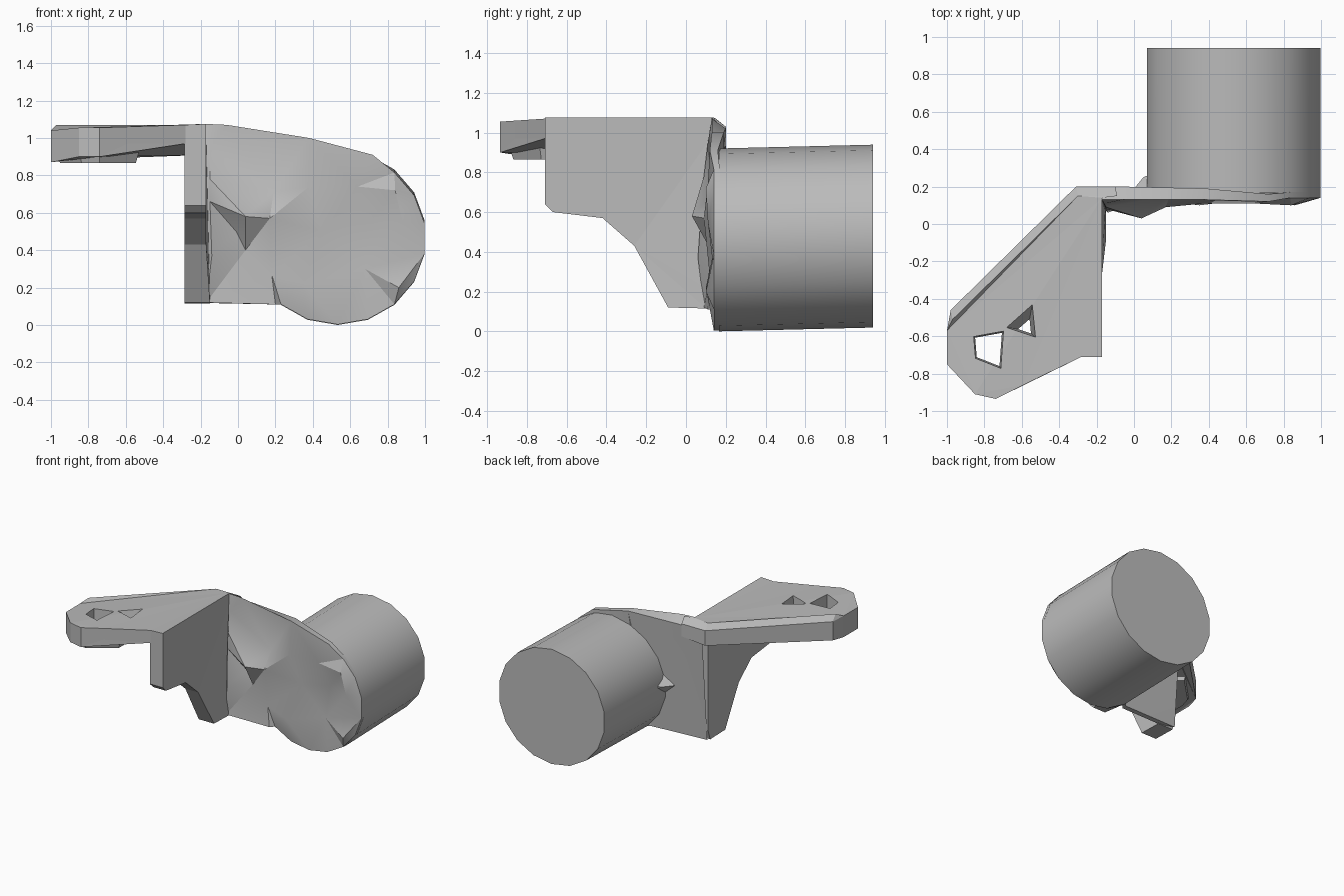
import bpy, bmesh
from math import sin, cos, pi, radians
from mathutils import Vector
from mathutils.geometry import delaunay_2d_cdt

cube = bpy.data.objects.get("Cube")
if cube:
    bpy.data.objects.remove(cube, do_unlink=True)

grey = bpy.data.materials.new("plain grey")
grey.use_nodes = True
GREY = (0.5, 0.5, 0.5, 1)
grey.diffuse_color = GREY
grey.node_tree.nodes["Principled BSDF"].inputs["Base Color"].default_value = GREY


def finish(name, bm, smooth_angle=None):
    """Turn a bmesh into a shaded object."""
    bmesh.ops.remove_doubles(bm, verts=bm.verts, dist=0.0005)
    bmesh.ops.recalc_face_normals(bm, faces=bm.faces)
    mesh = bpy.data.meshes.new(name)
    bm.to_mesh(mesh)
    bm.free()
    mesh.materials.append(grey)
    obj = bpy.data.objects.new(name, mesh)
    bpy.context.collection.objects.link(obj)
    if smooth_angle:
        bpy.ops.object.select_all(action="DESELECT")
        obj.select_set(True)
        bpy.context.view_layer.objects.active = obj
        bpy.ops.object.shade_smooth_by_angle(angle=radians(smooth_angle))
    return obj


def loft(name, rings, smooth_angle=None):
    """Closed solid through rings that have equal point counts."""
    bm = bmesh.new()
    loops = [[bm.verts.new(p) for p in ring] for ring in rings]
    count = len(loops[0])
    for low, high in zip(loops, loops[1:]):
        for i in range(count):
            j = (i + 1) % count
            if (low[i].co - high[i].co).length + (low[j].co - high[j].co).length > 0.001:
                bm.faces.new((low[i], low[j], high[j], high[i]))
    caps = [bm.faces.new(loops[0]), bm.faces.new(loops[-1])]
    bm.normal_update()
    bmesh.ops.triangulate(bm, faces=caps, ngon_method="EAR_CLIP")
    return finish(name, bm, smooth_angle)


def cut(target, cutter):
    """Subtract a cutter and discard it."""
    cutter.hide_render = True
    mod = target.modifiers.new("hole", "BOOLEAN")
    mod.operation = "DIFFERENCE"
    mod.solver = "EXACT"
    mod.object = cutter
    bpy.context.view_layer.objects.active = target
    bpy.ops.object.modifier_apply(modifier=mod.name)
    bpy.data.objects.remove(cutter, do_unlink=True)


# Barrel, very slightly raised towards its closed rear cap
SIDES = 18


def circle_point(step, y, z):
    angle = 2 * pi * (step + 0.5) / SIDES
    return Vector((0.533 + 0.472 * cos(angle), y, z + 0.46 * sin(angle)))


loft("barrel", [[circle_point(i, y, z) for i in range(SIDES)]
                for y, z in ((0.165, 0.46), (0.94, 0.479))], 30)

# Mounting plate: outline as (x, z, front y, back y), round end follows the barrel
outline = [(-0.17, 0.12, 0.09, 0.13), (0.2, 0.11, 0.11, 0.15)]
for step in range(-7, 3):
    p = circle_point(step, 0, 0.463)
    outline.append((p.x, p.z, 0.14, 0.17))
outline += [(0.72, 0.91, 0.12, 0.16), (0.38, 1.0, 0.13, 0.19),
            (-0.06, 1.07, 0.13, 0.2), (-0.17, 1.075, 0.13, 0.2)]
# Dents and bumps on the front face as (x, z, y)
bumps = [(-0.15, 0.95, 0.11), (-0.15, 0.78, 0.09), (-0.15, 0.66, 0.08),
         (0.19, 0.71, 0.15), (0.04, 0.58, 0.03), (0.17, 0.57, 0.09),
         (0.04, 0.4, 0.13), (-0.01, 0.5, 0.13), (-0.14, 0.37, 0.06),
         (0.18, 0.27, 0.12), (0.35, 0.22, 0.1), (0.38, 0.74, 0.11),
         (0.64, 0.74, 0.11), (0.72, 0.57, 0.14), (0.84, 0.72, 0.1),
         (0.86, 0.2, 0.1), (0.88, 0.55, 0.11), (0.68, 0.3, 0.14), (0.45, 0.5, 0.16)]
flat = [Vector((p[0], p[1])) for p in outline + bumps]
depth = [p[2] for p in outline + bumps]
n = len(outline)
pts, _, tris, source, _, _ = delaunay_2d_cdt(flat, [], [list(range(n))], 1, 0.0001)
bm = bmesh.new()
front = {}
for i, p in enumerate(pts):
    front[source[i][0]] = bm.verts.new((p.x, depth[source[i][0]], p.y))
for tri in tris:
    bm.faces.new([front[source[i][0]] for i in tri])
# The rear left edge runs on behind the web, its top dropping under the arm's bevel
back = [bm.verts.new((x - 0.11 if x < -0.1 else x, y, min(z, 1.02) if x < 0 else z))
        for x, z, _, y in outline]
for i in range(n):
    j = (i + 1) % n
    bm.faces.new((front[i], front[j], back[j], back[i]))
rear = bm.faces.new(back)
bm.normal_update()
bmesh.ops.triangulate(bm, faces=[rear])
finish("mounting_plate", bm, 25)

# Web joining plate and arm, side profile as (y, z)
profile = [(-0.71, 0.98), (-0.71, 0.64), (-0.67, 0.6), (-0.42, 0.57),
           (-0.26, 0.43), (-0.09, 0.12), (0.1, 0.115), (0.13, 0.2), (0.13, 0.98)]
loft("side_web", [[(-0.285, y, z) for y, z in profile],
                  [(-0.17 + 0.02 * (y > -0.2 and z < 0.9), y, z) for y, z in profile]])

# Arm: outline as (x, y, underside z, upper edge z)
arm_outline = [(-0.17, 0.14, 0.91, 1.075), (-0.17, -0.71, 0.97, 1.075),
               (-0.28, -0.71, 0.97, 1.07), (-0.59, -0.86, 0.97, 1.06),
               (-0.74, -0.935, 0.9, 1.055), (-0.85, -0.91, 0.9, 1.055),
               (-1.0, -0.75, 0.87, 1.04), (-1.0, -0.57, 0.87, 1.04),
               (-0.98, -0.46, 0.88, 1.03), (-0.31, 0.2, 0.91, 1.03),
               (-0.1, 0.2, 0.93, 1.03)]
top = []
for i, (x, y, _, z) in enumerate(arm_outline):
    bevelled = i > 7
    top.append((x + 0.01 * bevelled, y - 0.05 * bevelled, z + 0.04 * bevelled))
arm = loft("arm", [[p[:3] for p in arm_outline], [(x, y, z) for x, y, _, z in arm_outline], top])

# Thicker pad under the tip
pad = [(-0.52, -0.42), (-0.52, -0.74), (-0.74, -0.9), (-0.85, -0.89),
       (-0.98, -0.74), (-0.98, -0.57), (-0.95, -0.47), (-0.72, -0.24)]
pad_ring = [[(-0.74 + (x + 0.74) * s, -0.64 + (y + 0.64) * s, z) for x, y in pad]
            for s, z in ((0.88, 0.865), (1, 0.96))]
tip_pad = loft("tip_pad", pad_ring)

# Two rough tapered slots through the arm tip
slots = [([(-0.86, -0.6), (-0.695, -0.57), (-0.71, -0.775), (-0.85, -0.72)], (-0.78, -0.66), 0.85),
         ([(-0.54, -0.41), (-0.7, -0.55), (-0.52, -0.61)], (-0.57, -0.57), 0.3)]
for target in (arm, tip_pad):
    for shape, (cx, cy), shrink in slots:
        low = [(cx + (x - cx) * shrink, cy + (y - cy) * shrink, 0.83) for x, y in shape]
        cut(target, loft("slot_cutter", [low, [(x, y, 1.12) for x, y in shape]]))

# Small gusset between plate and barrel
loft("rear_gusset", [[(-0.04, 0.14, 0.5), (0.12, 0.14, 0.62), (0.12, 0.14, 0.36)],
                     [(0.05, 0.25, 0.5), (0.12, 0.28, 0.53), (0.12, 0.28, 0.46)]])
